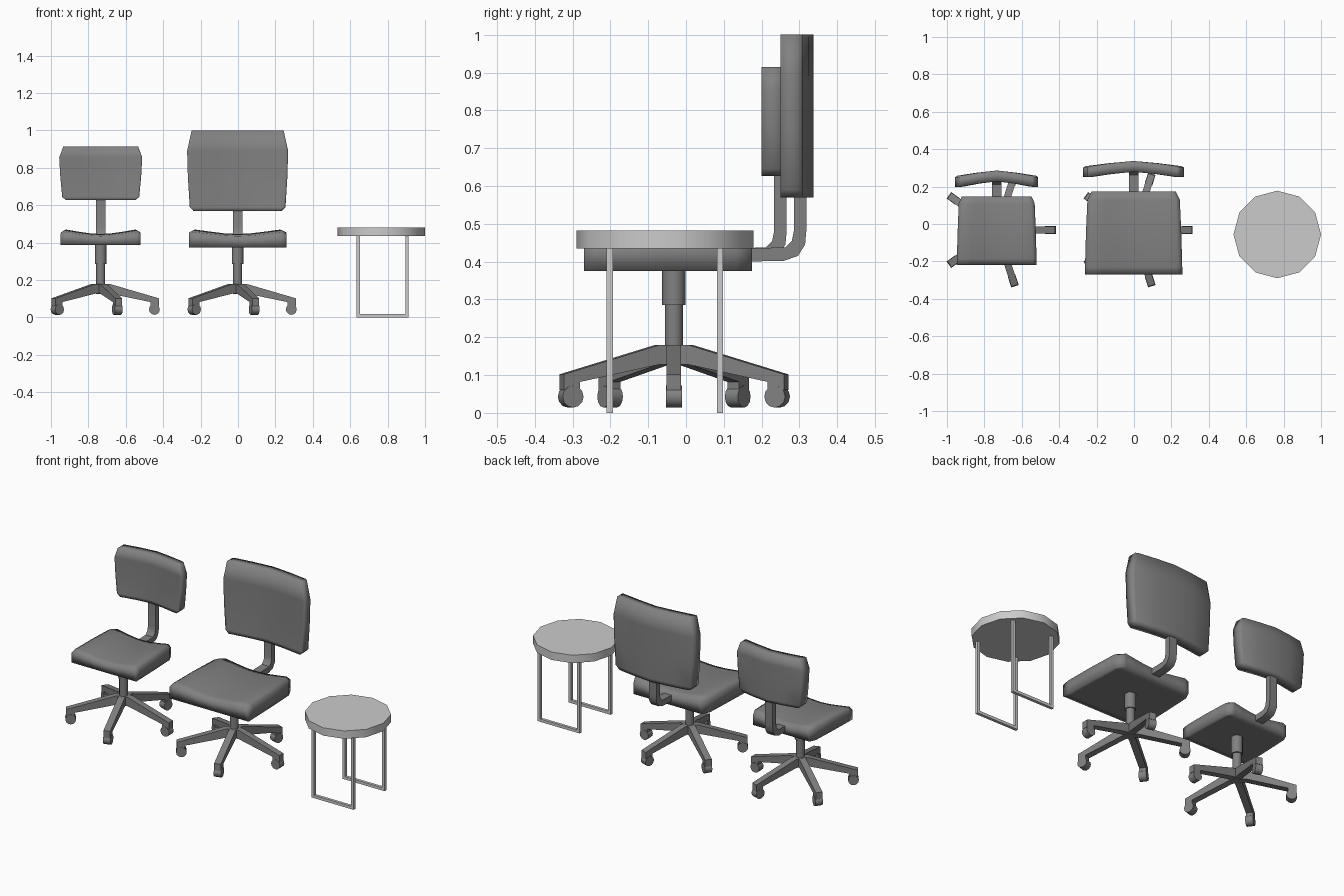
import bpy, bmesh, math
from mathutils import Matrix, Vector

if "Cube" in bpy.data.objects:
    bpy.data.objects.remove(bpy.data.objects["Cube"])

dark = bpy.data.materials.new("dark_grey")
dark.diffuse_color = (0.22, 0.22, 0.22, 1)
dark.use_nodes = True
dark.node_tree.nodes["Principled BSDF"].inputs["Base Color"].default_value = dark.diffuse_color


def finish(name, bm, smooth=None, material=None):
    bmesh.ops.recalc_face_normals(bm, faces=bm.faces)
    mesh = bpy.data.meshes.new(name)
    bm.to_mesh(mesh)
    bm.free()
    obj = bpy.data.objects.new(name, mesh)
    bpy.context.collection.objects.link(obj)
    if material:
        mesh.materials.append(material)
    if smooth:
        mesh.shade_smooth()
        mesh.set_sharp_from_angle(angle=math.radians(smooth))
    return obj


def prism(bm, profile, width, matrix):
    """Profile in the local xz plane, extruded along local y, centred."""
    a, b = [[bm.verts.new(matrix @ Vector((x, s * width / 2, z))) for x, z in profile]
            for s in (-1, 1)]
    bm.faces.new(a)
    bm.faces.new(b[::-1])
    for i in range(len(a)):
        j = (i + 1) % len(a)
        bm.faces.new((a[i], b[i], b[j], a[j]))


def cylinder(bm, r, z0, z1, x, y, sides):
    bmesh.ops.create_cone(bm, cap_ends=True, segments=sides, radius1=r, radius2=r,
                          depth=z1 - z0, matrix=Matrix.Translation((x, y, (z0 + z1) / 2)))


def cushion(name, cols, rows, side_a, side_b):
    """Closed pad between two mapped grids, softly shaded round its edges."""
    bm = bmesh.new()
    grids = [[[bm.verts.new(f(u, r)) for u in cols] for r in rows] for f in (side_a, side_b)]
    for g in grids:
        for i in range(len(rows) - 1):
            for j in range(len(cols) - 1):
                bm.faces.new((g[i][j], g[i][j + 1], g[i + 1][j + 1], g[i + 1][j]))
    rims = [g[0] + [r[-1] for r in g[1:]] + g[-1][-2::-1] + [r[0] for r in g[-2:0:-1]]
            for g in grids]
    n = len(rims[0])
    for i in range(n):
        j = (i + 1) % n
        bm.faces.new((rims[0][i], rims[0][j], rims[1][j], rims[1][i]))
    return finish(name, bm, 100, dark)


BASE_Y = -0.032


def chair(tag, cx, seat_rows, seat_low, back_rows, back_y, bow, arm_y):
    # five-spoke base with a castor under each spoke end
    spoke = [(0.0, 0.18), (0.045, 0.18), (0.312, 0.102), (0.312, 0.06),
             (0.267, 0.06), (0.267, 0.082), (0.045, 0.128), (0.0, 0.128)]
    wheel = [(0.287 + 0.029 * math.cos(k * math.tau / 12),
              0.043 + 0.029 * math.sin(k * math.tau / 12)) for k in range(12)]
    base, castors = bmesh.new(), bmesh.new()
    for k in range(5):
        m = Matrix.Translation((cx, BASE_Y, 0)) @ Matrix.Rotation(k * math.tau / 5, 4, 'Z')
        prism(base, spoke, 0.038, m)
        prism(castors, wheel, 0.042, m)
    finish(tag + "_base_spokes", base, None, dark)
    finish(tag + "_castors", castors, 40, dark)

    # gas lift column
    bm = bmesh.new()
    cylinder(bm, 0.024, 0.126, 0.29, cx, BASE_Y, 12)
    cylinder(bm, 0.031, 0.285, seat_low + 0.02, cx, BASE_Y, 12)
    finish(tag + "_column", bm, 40, dark)

    # dished seat
    cols = (-1, -0.9, -0.6, -0.3, 0, 0.3, 0.6, 0.9, 1)
    lift = {0: 0.446, 0.3: 0.45, 0.6: 0.459, 0.9: 0.469, 1: 0.457}

    def seat_top(u, row):
        y, w, drop = row
        return (cx + u * w, y, lift[abs(u)] - drop)

    def seat_bottom(u, row):
        return (cx + u * row[1], row[0], seat_low)

    cushion(tag + "_seat", cols, seat_rows, seat_top, seat_bottom)

    # curved backrest
    cols = (-1, -0.95, -0.5, 0, 0.5, 0.95, 1)

    def rest(offset, round_off):
        def f(u, row):
            edge = round_off if abs(u) == 1 else 0
            return (cx + u * row[1], back_y - bow * abs(u) ** 1.3 - offset - edge, row[0])
        return f

    cushion(tag + "_backrest", cols, back_rows, rest(0, 0.006), rest(0.058, -0.001))

    # bent bar joining seat and backrest
    o, s, top = arm_y, seat_rows[-1][0] - 0.03, back_rows[0][0] + 0.02
    bar = [(s, 0.40), (o - 0.06, 0.402), (o - 0.022, 0.415), (o - 0.003, 0.445), (o, 0.48),
           (o, top), (o - 0.033, top), (o - 0.033, 0.48), (o - 0.038, 0.455),
           (o - 0.055, 0.438), (s, 0.434)]
    bm = bmesh.new()
    prism(bm, bar, 0.05, Matrix.Translation((cx, 0, 0)) @ Matrix.Rotation(math.pi / 2, 4, 'Z'))
    finish(tag + "_back_bar", bm, 40, dark)


# rows: seat (y, half width, drop), backrest (z, half width)
chair("large_chair", -0.002,
      [(-0.27, 0.261, 0.012), (-0.23, 0.26, 0.003), (-0.05, 0.255, 0.0),
       (0.13, 0.247, 0.0), (0.175, 0.225, 0.01)], 0.375,
      [(0.57, 0.237), (0.59, 0.256), (0.75, 0.266), (0.89, 0.27), (1.0, 0.246)],
      0.337, 0.03, 0.318)
chair("small_chair", -0.734,
      [(-0.218, 0.214, 0.012), (-0.185, 0.213, 0.003), (-0.04, 0.209, 0.0),
       (0.11, 0.203, 0.0), (0.148, 0.186, 0.01)], 0.386,
      [(0.627, 0.187), (0.645, 0.206), (0.75, 0.216), (0.855, 0.222), (0.915, 0.2)],
      0.286, 0.03, 0.266)

# stool: twelve-sided top
SX, SY = 0.766, -0.056
bm = bmesh.new()
cylinder(bm, 0.234, 0.435, 0.482, SX, SY, 12)
finish("stool_top", bm, 40)

# stool: two U-shaped leg frames
a, t = 0.139, 0.017
frame = [(-a, 0), (a, 0), (a, 0.44), (a - t, 0.44), (a - t, t), (t - a, t), (t - a, 0.44), (-a, 0.44)]
bm = bmesh.new()
for s in (-1, 1):
    prism(bm, frame, t, Matrix.Translation((SX + 0.007, SY + s * 0.146, 0)))
finish("stool_leg_frames", bm)
